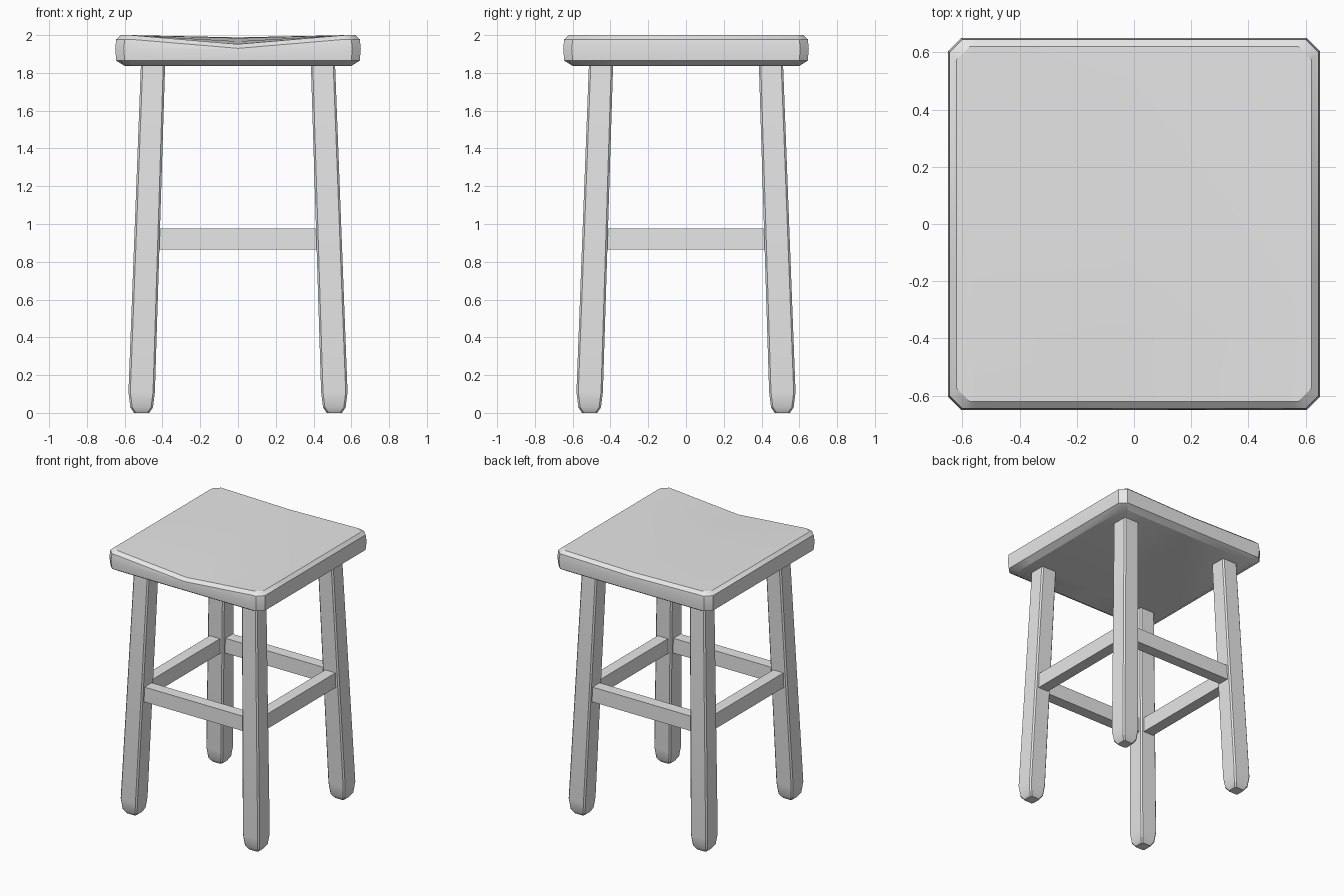
import bpy
import bmesh
from math import radians
from mathutils import Vector

cube = bpy.data.objects.get("Cube")
if cube:
    bpy.data.objects.remove(cube, do_unlink=True)

# One plain grey wood colour
grey = bpy.data.materials.new("plain grey")
grey.use_nodes = True
grey.diffuse_color = (0.8, 0.8, 0.8, 1)
grey.node_tree.nodes["Principled BSDF"].inputs["Base Color"].default_value = (0.8, 0.8, 0.8, 1)


def finish(bm, name):
    bmesh.ops.recalc_face_normals(bm, faces=bm.faces)
    mesh = bpy.data.meshes.new(name)
    bm.to_mesh(mesh)
    bm.free()
    mesh.materials.append(grey)
    obj = bpy.data.objects.new(name, mesh)
    bpy.context.collection.objects.link(obj)
    bpy.ops.object.select_all(action='DESELECT')
    obj.select_set(True)
    bpy.context.view_layer.objects.active = obj
    bpy.ops.object.shade_smooth_by_angle(angle=radians(30))
    return obj


def ring(bm, centre, half, cut):
    """Square outline with cut corners."""
    inner = half - cut
    outline = [(half, -inner), (half, inner), (inner, half), (-inner, half),
               (-half, inner), (-half, -inner), (-inner, -half), (inner, -half)]
    return [bm.verts.new(Vector(centre) + Vector((x, y, 0))) for x, y in outline]


def loft(sections):
    bm = bmesh.new()
    rings = [ring(bm, *s) for s in sections]
    for low, high in zip(rings, rings[1:]):
        for i in range(len(low)):
            j = (i + 1) % len(low)
            bm.faces.new((low[i], low[j], high[j], high[i]))
    bm.faces.new(rings[0])
    bm.faces.new(rings[-1])
    return bm


# Seat: slab with eased edges, dished along its front edge
profile = [(0.60, 1.837), (0.645, 1.865), (0.65, 1.93), (0.645, 1.978), (0.62, 2.0)]
bm = loft([((0, 0, z), half, 0.045) for half, z in profile])
cuts = [((x, 0, 0), (1, 0, 0)) for x in (-0.56, 0, 0.56)]
cuts += [((0, y, 0), (0, 1, 0)) for y in (-0.4, -0.15)]
for point, normal in cuts:
    bmesh.ops.bisect_plane(bm, geom=bm.verts[:] + bm.edges[:] + bm.faces[:],
                           plane_co=point, plane_no=normal)
for v in bm.verts:
    if v.co.z > 1.96:
        front = min(1, max(0, (-0.1 - v.co.y) / 0.52))
        v.co.z -= (0.012 + 0.036 * front) * max(0, 1 - abs(v.co.x) / 0.57)
finish(bm, "seat")

# Splayed legs with worn feet: height, distance from the axis, half width
leg = [(0, 0.51, 0.04), (0.03, 0.51, 0.06), (0.11, 0.51, 0.07), (1.87, 0.449, 0.064)]
for side, sx in (("right", -1), ("left", 1)):
    for end, sy in (("front", -1), ("back", 1)):
        bm = loft([((sx * d, sy * d, z), half, 0.01) for z, d, half in leg])
        finish(bm, f"{end}_{side}_leg")

# Stretchers joining the legs at mid height
for name, x, y in (("front", 0, -1), ("back", 0, 1), ("right", -1, 0), ("left", 1, 0)):
    bm = bmesh.new()
    bmesh.ops.create_cube(bm, size=1)
    size = (0.085, 0.92, 0.112) if x else (0.92, 0.085, 0.112)
    bmesh.ops.scale(bm, verts=bm.verts, vec=size)
    bmesh.ops.translate(bm, verts=bm.verts, vec=(x * 0.482, y * 0.482, 0.92))
    finish(bm, name + "_stretcher")
